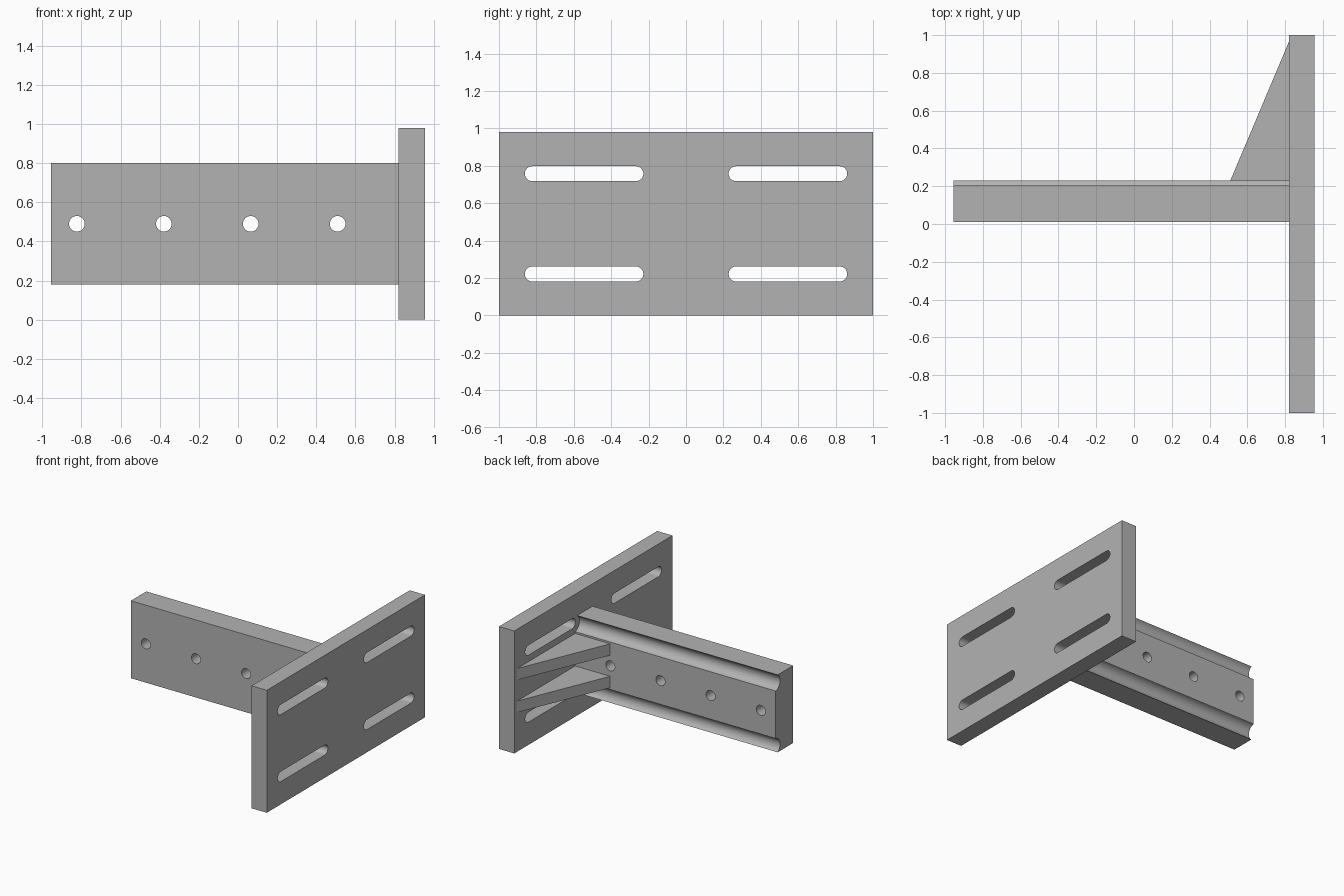
import bpy
import bmesh
import math
from mathutils import Vector

cube = bpy.data.objects.get("Cube")
if cube:
    bpy.data.objects.remove(cube, do_unlink=True)

steel = bpy.data.materials.new("grey_steel")
steel.use_nodes = True
GREY = (0.45, 0.45, 0.45, 1)
steel.diffuse_color = GREY
steel.node_tree.nodes["Principled BSDF"].inputs["Base Color"].default_value = GREY

MID_Z = 0.49          # mirror height of the whole bracket
PLATE_X = 0.82        # inner face of the plate
BEAM_FRONT, BEAM_BACK = 0.01, 0.23

# How a profile point (u, v) and depth w map to x, y, z
ALONG = {
    "x": lambda u, v, w: (w, u, v),
    "y": lambda u, v, w: (u, w, v),
    "z": lambda u, v, w: (u, v, w),
}


def prism(name, profile, start, end, axis):
    """Extrude a closed profile along an axis."""
    bm = bmesh.new()
    place = ALONG[axis]
    face = bm.faces.new([bm.verts.new(place(u, v, start)) for u, v in profile])
    moved = bmesh.ops.extrude_face_region(bm, geom=[face])["geom"]
    shift = Vector(place(0, 0, end - start))
    bmesh.ops.translate(bm, vec=shift,
                        verts=[g for g in moved if isinstance(g, bmesh.types.BMVert)])
    bmesh.ops.recalc_face_normals(bm, faces=bm.faces)
    mesh = bpy.data.meshes.new(name)
    bm.to_mesh(mesh)
    bm.free()
    mesh.materials.append(steel)
    obj = bpy.data.objects.new(name, mesh)
    bpy.context.collection.objects.link(obj)
    return obj


def rectangle(u0, u1, v0, v1):
    return [(u0, v0), (u1, v0), (u1, v1), (u0, v1)]


def slot(u, v, radius, straight=0.0, steps=16):
    """Round hole, or a long slot when its straight half-length is set."""
    points = []
    for side, turn in ((1, -math.pi / 2), (-1, math.pi / 2)):
        for i in range(steps + 1 if straight else steps):
            a = turn + math.pi * i / steps
            points.append((u + side * straight + radius * math.cos(a),
                           v + radius * math.sin(a)))
    return points


def groove(start, end, depth, steps=16):
    """Circular arc between two points, bowed to the left of the path."""
    start, end = Vector(start), Vector(end)
    along = (end - start).normalized()
    inward = Vector((-along.y, along.x))
    chord = (end - start).length
    half = 2 * math.atan(2 * depth / chord)
    radius = chord / (2 * math.sin(half))
    middle = (start + end) / 2
    points = []
    for i in range(steps + 1):
        a = half * (2 * i / steps - 1)
        p = middle + along * radius * math.sin(a)
        p += inward * radius * (math.cos(a) - math.cos(half))
        points.append((p.x, p.y))
    return points


def activate(obj):
    bpy.ops.object.select_all(action="DESELECT")
    obj.select_set(True)
    bpy.context.view_layer.objects.active = obj


def cut(obj, cutters):
    """Subtract the cutters, remove them and smooth the round walls."""
    activate(obj)
    for cutter in cutters:
        mod = obj.modifiers.new("hole", "BOOLEAN")
        mod.operation = "DIFFERENCE"
        mod.solver = "EXACT"
        mod.object = cutter
        bpy.ops.object.modifier_apply(modifier=mod.name)
        bpy.data.objects.remove(cutter, do_unlink=True)
    bpy.ops.object.shade_smooth_by_angle(angle=math.radians(30))


# Mounting plate with four long slots
plate = prism("mounting_plate", rectangle(-1, 1, 0, 2 * MID_Z), PLATE_X, 0.955, "x")
cut(plate, [prism("slot_cutter", slot(y, MID_Z + dz, 0.04, 0.277), 0.7, 1.1, "x")
            for y in (-0.545, 0.545) for dz in (-0.268, 0.268)])

# Beam with a hollow groove along each back edge
lower = groove((0.205, 0.18), (BEAM_BACK, 0.30), 0.042)
upper = [(y, 2 * MID_Z - z) for y, z in reversed(lower)]
profile = [(BEAM_FRONT, 0.18)] + lower + upper + [(BEAM_FRONT, 0.80)]
beam = prism("beam", profile, -0.955, PLATE_X, "x")
cut(beam, [prism("bolt_hole_cutter", slot(-0.823 + 0.444 * i, MID_Z, 0.04), -0.2, 0.4, "y")
           for i in range(4)])

# Two triangular gussets between beam and plate
triangle = [(PLATE_X, BEAM_BACK), (PLATE_X, 0.965), (0.51, BEAM_BACK)]
for name, z in (("lower_gusset", MID_Z - 0.13), ("upper_gusset", MID_Z + 0.13)):
    prism(name, triangle, z - 0.046, z + 0.046, "z")
